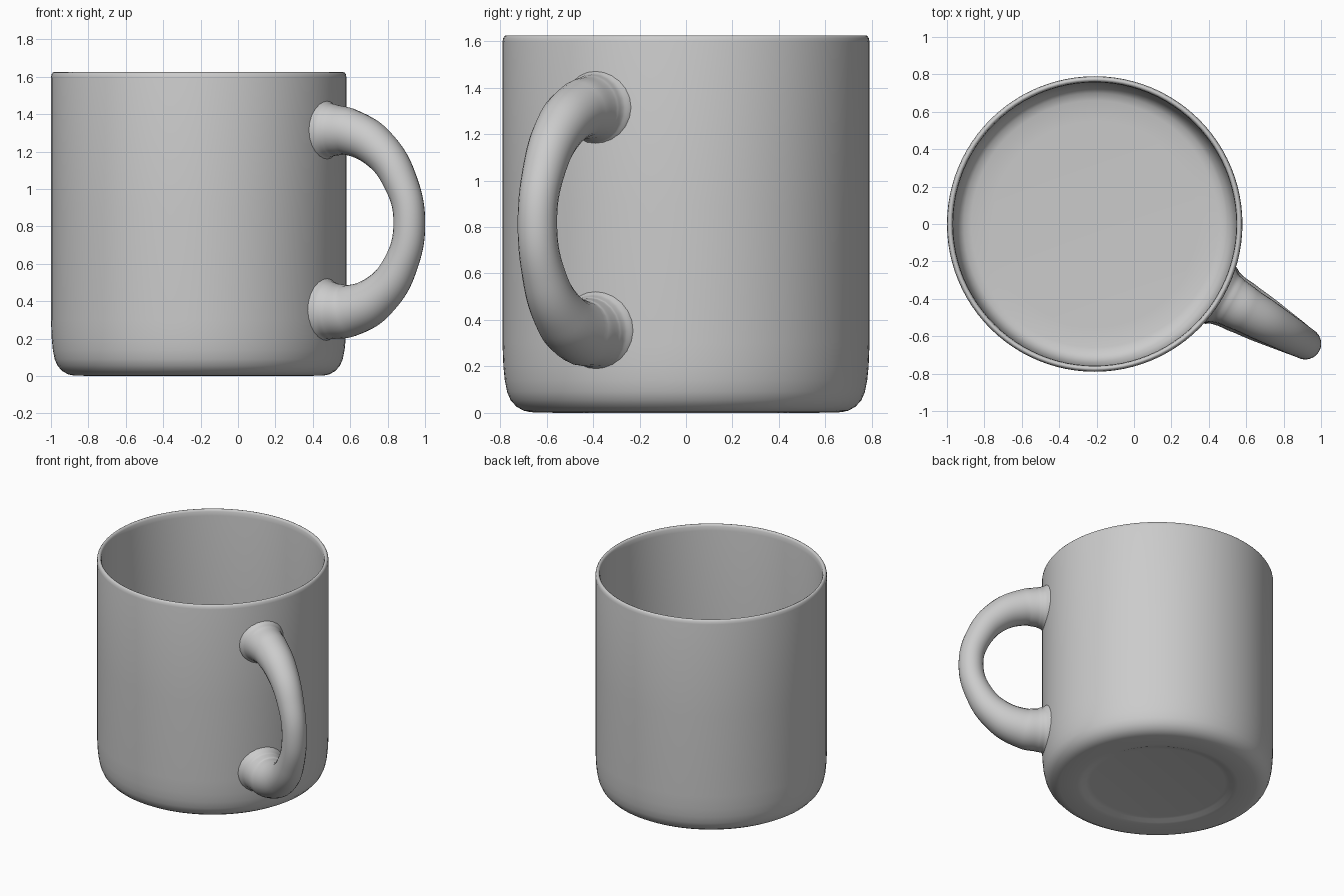
import bpy, bmesh
from math import pi, radians
from mathutils import Vector

if "Cube" in bpy.data.objects:
    bpy.data.objects.remove(bpy.data.objects["Cube"])

CENTRE = (-0.21, 0, 0)


def lathe(name, profile, steps):
    """Spin an (r, z) profile about z into a smooth closed body."""
    bm = bmesh.new()
    verts = [bm.verts.new((r, 0, z)) for r, z in profile]
    edges = [bm.edges.new(p) for p in zip(verts, verts[1:])]
    bmesh.ops.spin(bm, geom=verts + edges, cent=(0, 0, 0), axis=(0, 0, 1),
                   angle=2 * pi, steps=steps, use_merge=False)
    bmesh.ops.remove_doubles(bm, verts=bm.verts, dist=0.0005)
    bmesh.ops.recalc_face_normals(bm, faces=bm.faces)
    for f in bm.faces:
        f.smooth = True
    me = bpy.data.meshes.new(name)
    bm.to_mesh(me)
    bm.free()
    ob = bpy.data.objects.new(name, me)
    bpy.context.collection.objects.link(ob)
    return ob


def tube(name, points):
    """Round tube through (s, z, radius) points in the local xz plane."""
    cu = bpy.data.curves.new(name, 'CURVE')
    cu.dimensions = '3D'
    cu.bevel_depth = 1.0
    cu.bevel_resolution = 10
    cu.resolution_u = 10
    cu.use_fill_caps = False
    sp = cu.splines.new('BEZIER')
    sp.bezier_points.add(len(points) - 1)
    sp.radius_interpolation = 'CARDINAL'
    for bp, (s, z, r) in zip(sp.bezier_points, points):
        bp.co = Vector((s, 0, z))
        bp.radius = r
        bp.handle_left_type = bp.handle_right_type = 'AUTO'
    ob = bpy.data.objects.new(name, cu)
    bpy.context.collection.objects.link(ob)
    return ob


# cup body: recessed foot, rounded base, thin wall, rounded rim, inner floor
body = lathe("cup_body", [
    (0, 0.02), (0.46, 0.02), (0.49, 0.016), (0.52, 0.004), (0.55, 0.0),
    (0.67, 0.003), (0.70, 0.010), (0.73, 0.027), (0.755, 0.055),
    (0.77, 0.09), (0.78, 0.14), (0.786, 0.20), (0.79, 0.30),
    (0.79, 0.90), (0.79, 1.595), (0.787, 1.613), (0.78, 1.623),
    (0.773, 1.625), (0.765, 1.621), (0.76, 1.61), (0.757, 1.58),
    (0.757, 0.90), (0.757, 0.30), (0.752, 0.20), (0.742, 0.13),
    (0.725, 0.09), (0.70, 0.066), (0.66, 0.055), (0.55, 0.05), (0, 0.05)], 96)
body.location = CENTRE

# handle: tapered loop, flared where it meets the wall
handle = tube("handle", [
    (0.768, 1.315, 0.168), (0.80, 1.315, 0.148), (0.84, 1.314, 0.136),
    (0.93, 1.303, 0.124), (1.10, 1.22, 0.108), (1.235, 1.05, 0.092),
    (1.295, 0.82, 0.085), (1.235, 0.585, 0.094), (1.10, 0.425, 0.116),
    (0.93, 0.35, 0.138), (0.84, 0.347, 0.148), (0.80, 0.35, 0.158),
    (0.768, 0.352, 0.176)])
handle.location = CENTRE
handle.rotation_euler = (0, 0, radians(-29.6))
